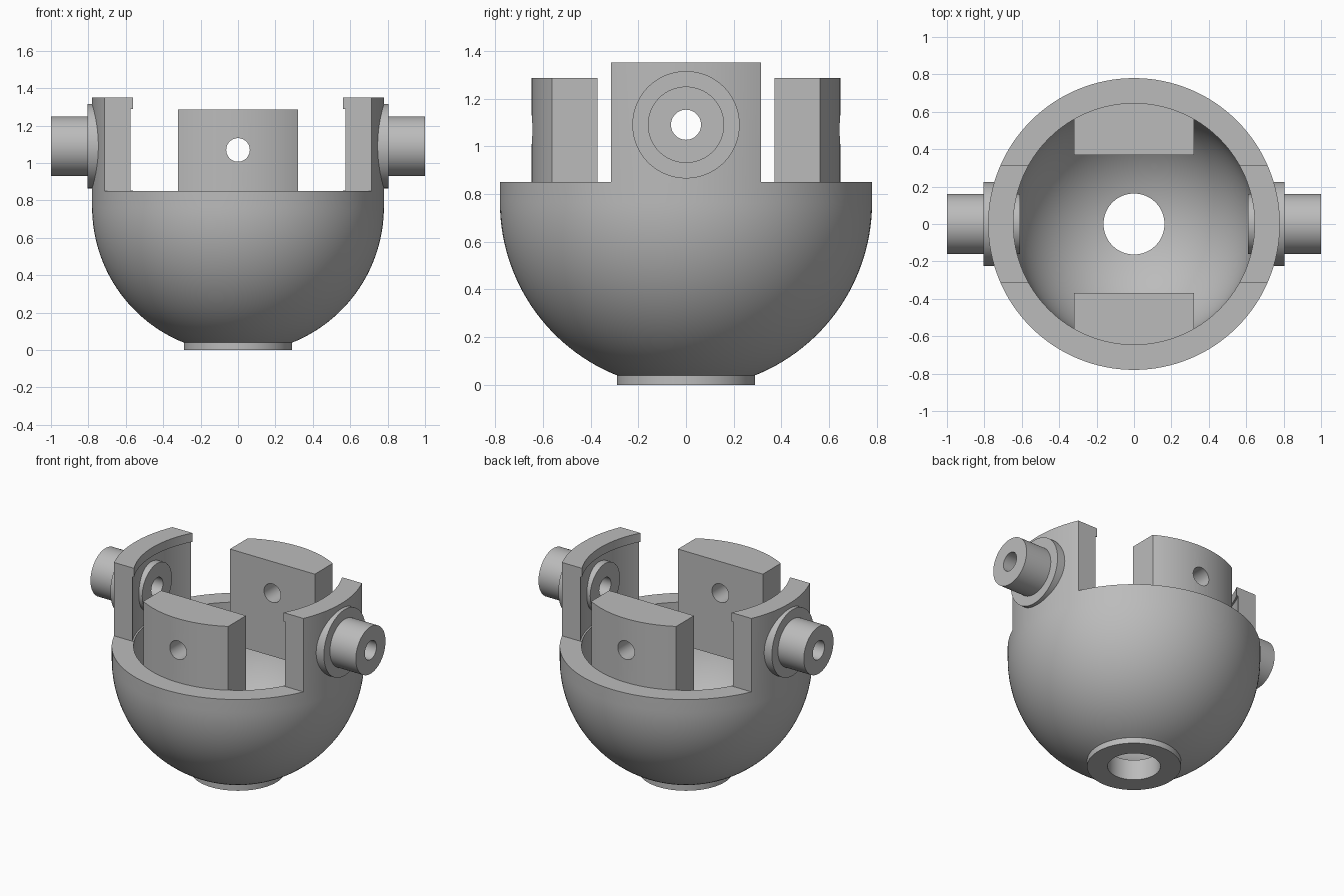
import bpy, bmesh
from math import pi, sin, cos, asin, sqrt
from mathutils import Matrix

cube = bpy.data.objects.get("Cube")
if cube:
    bpy.data.objects.remove(cube, do_unlink=True)

grey = bpy.data.materials.new("plain grey")
grey.use_nodes = True
COLOUR = (0.5, 0.5, 0.5, 1)
grey.diffuse_color = COLOUR
grey.node_tree.nodes["Principled BSDF"].inputs["Base Color"].default_value = COLOUR

OUTER, INNER, CENTRE, RIM = 0.78, 0.645, 0.764, 0.85
BASE_R, HOLE_R, PIN_HOLE = 0.29, 0.163, 0.063


def finish(bm, name, matrix=Matrix()):
    bmesh.ops.transform(bm, matrix=matrix, verts=bm.verts)
    bmesh.ops.recalc_face_normals(bm, faces=bm.faces)
    mesh = bpy.data.meshes.new(name)
    bm.to_mesh(mesh)
    bm.free()
    mesh.materials.append(grey)
    obj = bpy.data.objects.new(name, mesh)
    bpy.context.collection.objects.link(obj)
    return obj


def lathe(name, profile, matrix=Matrix(), steps=128):
    """Turn a closed (radius, height) profile about z."""
    bm = bmesh.new()
    rings = [[bm.verts.new((r * cos(2 * pi * i / steps), r * sin(2 * pi * i / steps), z))
              for r, z in profile] for i in range(steps)]
    n = len(profile)
    for i in range(steps):
        a, b = rings[i], rings[(i + 1) % steps]
        for j in range(n):
            k = (j + 1) % n
            bm.faces.new((a[j], b[j], b[k], a[k]))
    return finish(bm, name, matrix)


def box(name, lo, hi):
    bm = bmesh.new()
    bmesh.ops.create_cube(bm, size=1)
    size = [h - l for l, h in zip(lo, hi)]
    mid = [(h + l) / 2 for l, h in zip(lo, hi)]
    return finish(bm, name, Matrix.Translation(mid) @ Matrix.Diagonal((*size, 1)))


def rod(name, radius, axis, z):
    bm = bmesh.new()
    bmesh.ops.create_cone(bm, cap_ends=True, segments=64, radius1=radius,
                          radius2=radius, depth=3)
    return finish(bm, name, Matrix.Translation((0, 0, z)) @ Matrix.Rotation(pi / 2, 4, axis))


def cut(obj, cutters):
    bpy.context.view_layer.objects.active = obj
    for c in cutters:
        mod = obj.modifiers.new("cut", 'BOOLEAN')
        mod.operation, mod.solver, mod.object = 'DIFFERENCE', 'EXACT', c
        bpy.ops.object.modifier_apply(modifier=mod.name)
        bpy.data.objects.remove(c, do_unlink=True)


def smooth(obj):
    bpy.ops.object.select_all(action='DESELECT')
    obj.select_set(True)
    bpy.context.view_layer.objects.active = obj
    bpy.ops.object.shade_smooth_by_angle(angle=pi / 6)


def sphere_arc(radius, start_r, steps=28):
    """Quarter section of a sphere from start_r out to its equator."""
    a0 = asin(start_r / radius)
    return [(radius * sin(a), CENTRE - radius * cos(a))
            for a in (a0 + (pi / 2 - a0) * i / steps for i in range(steps + 1))]


# Bowl with foot ring, drain hole and the cylindrical wall above the rim
profile = [(HOLE_R, 0), (BASE_R, 0)]
profile += sphere_arc(OUTER, BASE_R) + [(OUTER, 1.35), (INNER, 1.35), (INNER, 1.29)]
profile += [(INNER + 0.011, 1.29), (INNER + 0.011, RIM + 0.002), (INNER, RIM + 0.002)]
profile += sphere_arc(INNER, HOLE_R)[::-1]
bowl = lathe("bowl_with_side_walls", profile)

# Cut the wall away at front and back, and bore it for the pivots
cut(bowl, [box("front_cutter", (-1, -1, RIM), (1, -0.315, 2)),
           box("back_cutter", (-1, 0.315, RIM), (1, 1, 2)),
           rod("bore_cutter", 0.11, 'Y', 1.09)])
smooth(bowl)

# Hollow pivots with a flange on each side
pivot = [(PIN_HOLE, 0.61), (0.16, 0.61), (0.16, 0.70), (0.225, 0.70),
         (0.225, 0.805), (0.16, 0.805), (0.16, 1.0), (PIN_HOLE, 1.0)]
for side, name in ((1, "left_pivot"), (-1, "right_pivot")):
    turn = Matrix.Translation((0, 0, 1.09)) @ Matrix.Rotation(side * pi / 2, 4, 'Y')
    smooth(lathe(name, pivot, turn, 64))

# Front and back blocks: flat inside, curved outside, with a cross hole
HALF, FLAT, LOW, HIGH = 0.32, 0.37, 0.64, 1.285
R = INNER + 0.002
reach = asin(HALF / R)
for side, name in ((-1, "front_block"), (1, "back_block")):
    bm = bmesh.new()
    outline = [(-HALF, FLAT), (HALF, FLAT)]
    outline += [(R * sin(a), R * cos(a)) for a in (reach * (1 - i / 12) for i in range(25))]
    face = bm.faces.new([bm.verts.new((x, side * y, LOW)) for x, y in outline])
    top = bmesh.ops.extrude_face_region(bm, geom=[face])["geom"]
    bmesh.ops.translate(bm, vec=(0, 0, HIGH - LOW),
                        verts=[v for v in top if isinstance(v, bmesh.types.BMVert)])
    block = finish(bm, name)
    cut(block, [rod("pin_cutter", PIN_HOLE, 'X', 1.07)])
    smooth(block)
